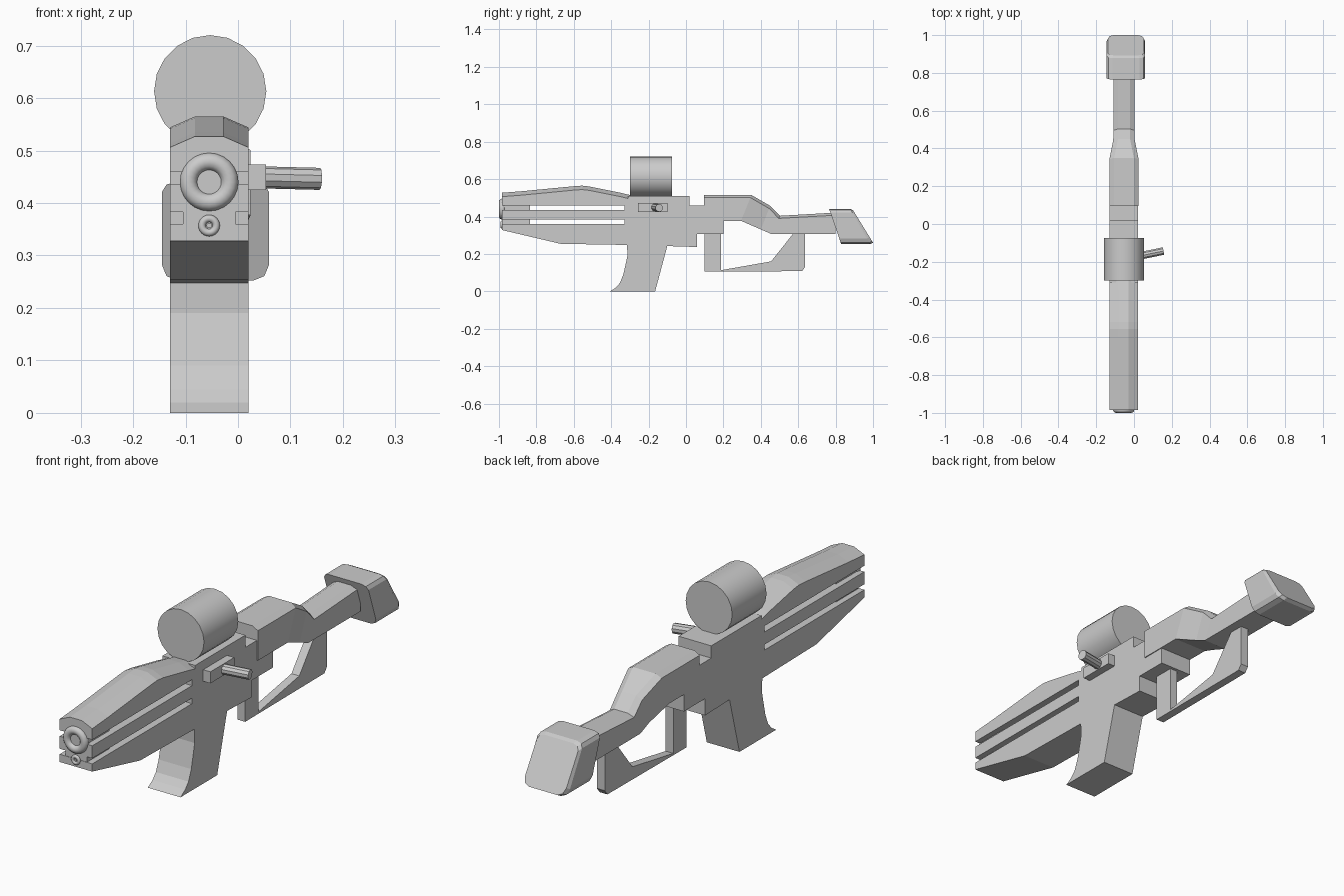
import bpy, bmesh, math
from mathutils import Vector

if "Cube" in bpy.data.objects:
    bpy.data.objects.remove(bpy.data.objects["Cube"])

CX = -0.055  # centre line of the main body


def finish(name, bm):
    bmesh.ops.remove_doubles(bm, verts=bm.verts, dist=1e-5)
    bmesh.ops.recalc_face_normals(bm, faces=bm.faces)
    me = bpy.data.meshes.new(name)
    bm.to_mesh(me)
    bm.free()
    ob = bpy.data.objects.new(name, me)
    bpy.context.collection.objects.link(ob)
    return ob


def prism(name, pts, x0, x1):
    """Side profile of (y, z) points extruded across x."""
    bm = bmesh.new()
    face = bm.faces.new([bm.verts.new((x0, y, z)) for y, z in pts])
    geo = bmesh.ops.extrude_face_region(bm, geom=[face])["geom"]
    moved = [v for v in geo if isinstance(v, bmesh.types.BMVert)]
    bmesh.ops.translate(bm, verts=moved, vec=(x1 - x0, 0, 0))
    return finish(name, bm)


def loft(name, sections, cx, top, bottom, n=1):
    """Sections (y_bottom, z_bottom, y_top, z_top, half_width); corners cut by (dx, dz) in n steps."""
    bm = bmesh.new()
    rings = []
    for yb, zb, yt, zt, hw in sections:
        ring = []
        for k, (sx, sz) in enumerate(((1, 1), (-1, 1), (-1, -1), (1, -1))):
            dx, dz = top if sz > 0 else bottom
            for i in range(n + 1):
                a = math.pi / 2 * (k + i / n)
                x = cx + sx * (hw - dx) + dx * math.cos(a)
                z = (zt - dz if sz > 0 else zb + dz) + dz * math.sin(a)
                y = yb + (yt - yb) * (z - zb) / (zt - zb)
                ring.append(bm.verts.new((x, y, z)))
        rings.append(ring)
    m = len(rings[0])
    for a, b in zip(rings, rings[1:]):
        for i in range(m):
            bm.faces.new((a[i], a[(i + 1) % m], b[(i + 1) % m], b[i]))
    bm.faces.new(rings[0])
    bm.faces.new(rings[-1])
    return finish(name, bm)


def smooth(ob):
    bpy.ops.object.select_all(action='DESELECT')
    ob.select_set(True)
    bpy.context.view_layer.objects.active = ob
    bpy.ops.object.shade_smooth_by_angle(angle=math.radians(35))


def rod(name, p0, p1, r, sides):
    p0, p1 = Vector(p0), Vector(p1)
    d = p1 - p0
    bpy.ops.mesh.primitive_cylinder_add(vertices=sides, radius=r, depth=d.length, location=(p0 + p1) / 2,
                                        rotation=d.to_track_quat('Z', 'Y').to_euler())
    bpy.context.object.name = name
    smooth(bpy.context.object)


def ring(name, z, y, major, minor):
    bpy.ops.mesh.primitive_torus_add(major_radius=major, minor_radius=minor, major_segments=24, minor_segments=12,
                                     location=(CX, y, z), rotation=(math.pi / 2, 0, 0))
    bpy.context.object.name = name
    smooth(bpy.context.object)


# Body with grip, and the two long slots open at the front
prism("body", [
    (-.985, .49), (-.31, .49), (-.31, .511), (.02, .511), (.02, .46), (.096, .46), (.096, .377),
    (.20, .377), (.20, .307), (.06, .307), (.06, .237), (-.10, .242), (-.165, 0), (-.406, 0),
    (-.375, .02), (-.353, .045), (-.335, .09), (-.313, .19), (-.315, .248), (-.67, .254), (-.985, .328),
    (-.985, .36), (-.33, .36), (-.33, .383), (-.985, .383),
    (-.985, .435), (-.33, .435), (-.33, .46), (-.985, .46)], -.13, .02)

# Core filling the slots near the muzzle
prism("front_core", [(-.983, .34), (-.835, .34), (-.835, .48), (-.983, .48)], -.105, -.005)

# Chamfered ridge along the top of the fore-end
ridge = [(-.985, .527), (-.88, .535), (-.60, .562), (-.556, .565), (-.52, .561), (-.35, .527), (-.30, .515)]
loft("top_ridge", [(y, .49, y, z, .075) for y, z in ridge], CX, (.048, .021), (0, 0))

# Stock and shoulder pad
loft("stock", [
    (.096, .377, .096, .515, .077), (.294, .377, .35, .515, .077), (.40, .331, .45, .457, .057),
    (.455, .307, .503, .404, .056), (.80, .307, .80, .421, .056)], -.053, (.025, .014), (0, 0))
loft("shoulder_pad", [
    (.83, .252, .765, .441, .102), (.985, .252, .878, .441, .102), (1.0, .26, .893, .434, .095)],
    -.043, (.03, .02), (.03, .03), 2)

# Thin guard under the stock
prism("guard", [
    (.10, .32), (.10, .105), (.62, .108), (.637, .13), (.637, .32), (.572, .32), (.572, .307),
    (.455, .16), (.187, .113), (.187, .32)], CX - .018, CX + .018)

# Scope drum
rod("scope", (-.053, -.30, .613), (-.053, -.075, .613), .107, 20)

# Side handle
prism("handle_base", [(-.257, .425), (-.10, .425), (-.10, .473), (-.257, .473)], .01, .053)
rod("handle", (.04, -.167, .449), (.156, -.143, .446), .021, 10)

# Muzzle rings and their plugs
ring("muzzle_ring", .44, -.983, .039, .017)
rod("muzzle_plug", (CX, -.98, .44), (CX, -.987, .44), .03, 16)
ring("lower_ring", .357, -.985, .0135, .007)
rod("lower_pin", (CX, -.98, .357), (CX, -.99, .357), .005, 12)
